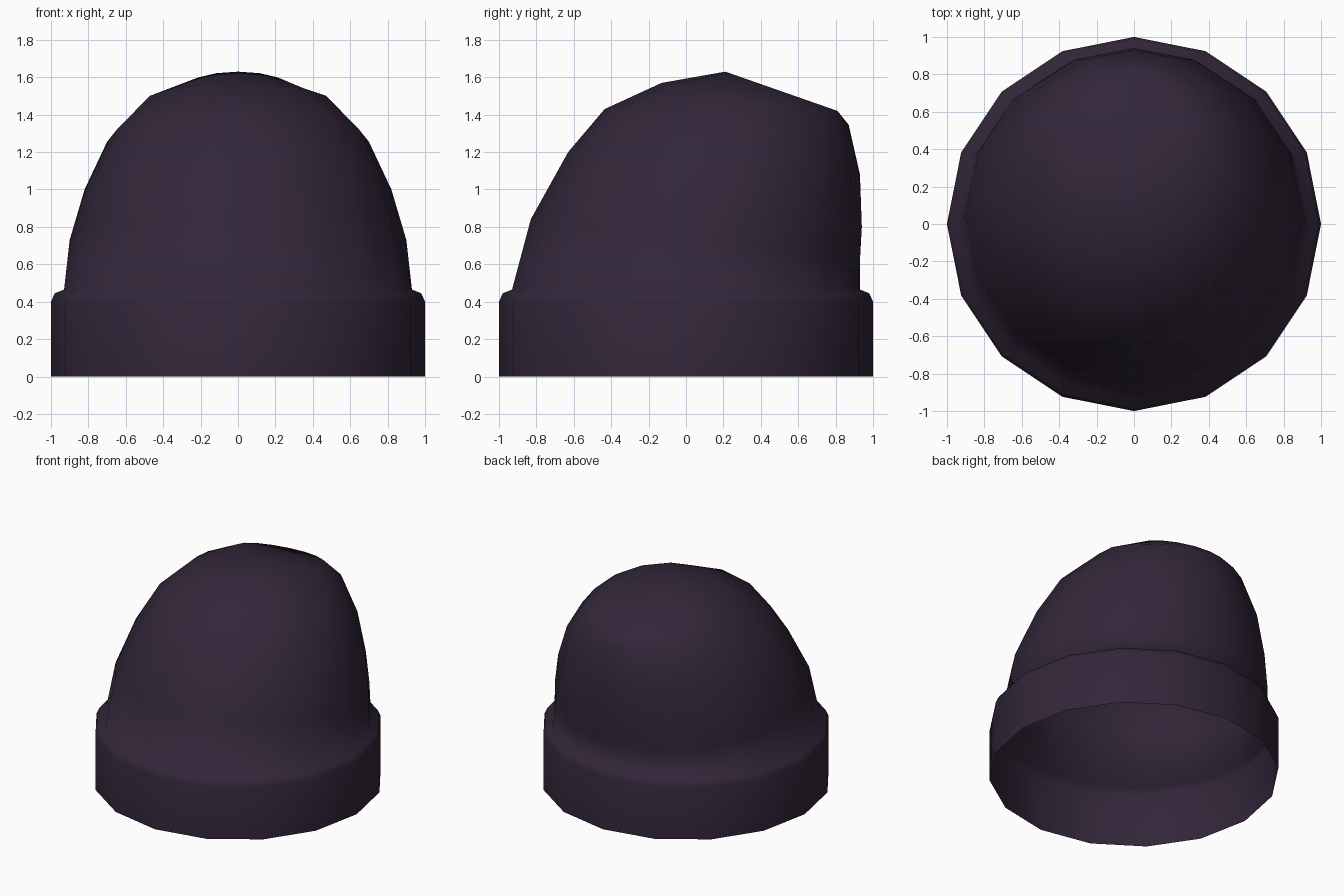
import bpy, bmesh, math

if "Cube" in bpy.data.objects:
    bpy.data.objects.remove(bpy.data.objects["Cube"])

SIDES = 16

wool = bpy.data.materials.new("dark plum wool")
wool.diffuse_color = (0.032, 0.0195, 0.041, 1)
wool.use_nodes = True
wool.node_tree.nodes["Principled BSDF"].inputs["Base Color"].default_value = wool.diffuse_color


def ring(bm, rx, front, back):
    """Tilted oval ring through a front and a back point, each given as (y, z)."""
    cy, cz = (front[0] + back[0]) / 2, (front[1] + back[1]) / 2
    ry, rz = (back[0] - front[0]) / 2, (back[1] - front[1]) / 2
    verts = []
    for i in range(SIDES):
        a = 2 * math.pi * i / SIDES
        s = math.sin(a)
        verts.append(bm.verts.new((rx * math.cos(a), cy + ry * s, cz + rz * s)))
    return verts


def flat(r, z):
    return (r, (-r, z), (r, z))


# rings from the brim up: straight cuff, rounded cuff top, then crown slouching back
rings = [
    flat(1.0, 0.0),
    flat(1.0, 0.40),
    flat(0.98, 0.445),
    flat(0.93, 0.465),
    (0.90, (-0.83, 0.84), (0.93, 0.62)),
    (0.82, (-0.63, 1.20), (0.94, 0.80)),
    (0.70, (-0.435, 1.43), (0.93, 1.08)),
    (0.51, (-0.13, 1.57), (0.87, 1.345)),
    (0.30, (0.21, 1.63), (0.81, 1.42)),
]

# knitted cap: one open sheet, closed at the crown
bm = bmesh.new()
loops = [ring(bm, *r) for r in rings]
for lo, hi in zip(loops, loops[1:]):
    for i in range(SIDES):
        j = (i + 1) % SIDES
        bm.faces.new((lo[i], lo[j], hi[j], hi[i]))
tip = bm.verts.new((0, 0.51, 1.525))
for i in range(SIDES):
    bm.faces.new((loops[-1][i], loops[-1][(i + 1) % SIDES], tip))
for f in bm.faces:
    f.smooth = True

mesh = bpy.data.meshes.new("knit_cap")
bm.to_mesh(mesh)
bm.free()
mesh.materials.append(wool)
bpy.context.collection.objects.link(bpy.data.objects.new("knit_cap", mesh))
